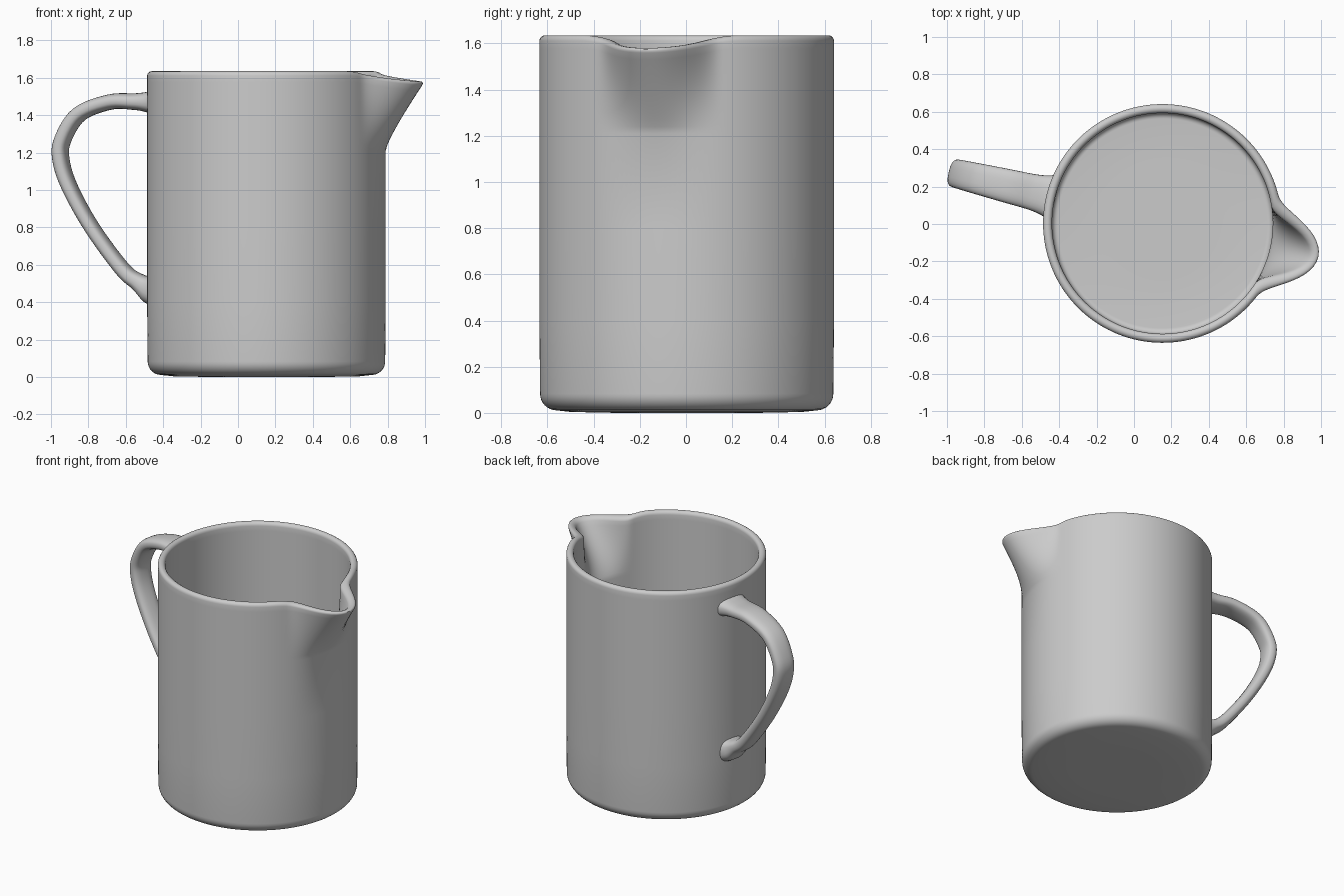
import bpy, bmesh
from math import sin, cos, pi, radians, copysign
from mathutils import Vector

cube = bpy.data.objects.get("Cube")
if cube:
    bpy.data.objects.remove(cube, do_unlink=True)

CENTRE = Vector((0.152, 0.003, 0))
OUTER, INNER, TOP = 0.638, 0.59, 1.635
SPOUT_ANGLE, HANDLE_ANGLE = radians(-12), radians(166.4)
SPOUT_START = 1.21


def finish(name, bm):
    """Turn a bmesh into a smooth-shaded object."""
    bmesh.ops.recalc_face_normals(bm, faces=bm.faces)
    mesh = bpy.data.meshes.new(name)
    bm.to_mesh(mesh)
    bm.free()
    ob = bpy.data.objects.new(name, mesh)
    bpy.context.collection.objects.link(ob)
    bpy.ops.object.select_all(action='DESELECT')
    ob.select_set(True)
    bpy.context.view_layer.objects.active = ob
    bpy.ops.object.shade_smooth_by_angle(angle=radians(40))
    return ob


def loft(name, rings):
    """Skin closed rings of points and cap both ends."""
    bm = bmesh.new()
    loops = [[bm.verts.new(p) for p in ring] for ring in rings]
    for a, b in zip(loops, loops[1:]):
        n = len(a)
        for i in range(n):
            j = (i + 1) % n
            bm.faces.new((a[i], a[j], b[j], b[i]))
    bm.faces.new(loops[0])
    bm.faces.new(loops[-1])
    return finish(name, bm)


def arc(r, z, radius, start, end, steps=6):
    angles = [radians(start + (end - start) * i / steps) for i in range(steps + 1)]
    return [(r + radius * cos(a), z + radius * sin(a)) for a in angles]


def bump(angle, width):
    """Cosine hump, one at the centre and zero beyond the width in degrees."""
    d = min(abs(angle) / radians(width), 1)
    return 0.5 + 0.5 * cos(pi * d)


def body_point(r, z, angle):
    """Revolved point, pulled out and down near the spout."""
    t = max(0, (z - SPOUT_START) / (TOP - SPOUT_START))
    wall = (r - INNER) / (OUTER - INNER)
    r += 0.225 * t ** 1.12 * bump(angle, 21 + 5 * wall)
    z -= 0.055 * t * bump(angle, 34)
    a = angle + SPOUT_ANGLE
    return CENTRE + Vector((r * cos(a), r * sin(a), z))


# Body: base, outer wall, rounded rim, inner wall and floor
wall_half = (OUTER - INNER) / 2
rim_z = TOP - wall_half
levels = [SPOUT_START + (rim_z - SPOUT_START) * i / 12 for i in range(12)]
profile = [(0.3, 0), (0.5, 0.004)]
profile += arc(OUTER - 0.075, 0.083, 0.072, -88, 0, 8)
profile += [(OUTER, 0.4), (OUTER, 0.8)] + [(OUTER, z) for z in levels]
profile += arc(INNER + wall_half, rim_z, wall_half, 0, 180, 8)
profile += [(INNER, z) for z in reversed(levels)] + [(INNER, 0.8), (INNER, 0.4)]
profile += arc(INNER - 0.03, 0.09, 0.03, 0, -90) + [(0.3, 0.06)]

SEGMENTS = 192
turns = [2 * pi * i / SEGMENTS - pi for i in range(SEGMENTS)]
loft("pitcher_body", [[body_point(r, z, a) for a in turns] for r, z in profile])

# Handle: distance from the axis, height, half width, half thickness
stations = [Vector(s) for s in (
    (0.605, 1.47, 0.125, 0.075), (0.645, 1.47, 0.108, 0.057),
    (0.72, 1.472, 0.096, 0.045), (0.86, 1.47, 0.09, 0.041),
    (1.03, 1.405, 0.082, 0.041), (1.12, 1.27, 0.077, 0.041),
    (1.13, 1.16, 0.075, 0.041), (1.08, 1.01, 0.073, 0.039),
    (0.957, 0.795, 0.071, 0.038), (0.79, 0.575, 0.07, 0.04),
    (0.70, 0.505, 0.076, 0.048), (0.645, 0.474, 0.092, 0.075),
    (0.605, 0.465, 0.108, 0.095))]


def spline(points, steps=6):
    """Catmull-Rom curve through the points."""
    ends = [points[0] * 2 - points[1]] + points + [points[-1] * 2 - points[-2]]
    out = []
    for a, b, c, d in zip(ends, ends[1:], ends[2:], ends[3:]):
        for i in range(steps):
            t = i / steps
            out.append(b + (c - a) * (t / 2) + (a * 2 - b * 5 + c * 4 - d) * (t * t / 2)
                       + (b * 3 - a - c * 3 + d) * (t ** 3 / 2))
    return out + [points[-1]]


outward = Vector((cos(HANDLE_ANGLE), sin(HANDLE_ANGLE), 0))
sideways = Vector((-outward.y, outward.x, 0))
up = Vector((0, 0, 1))


def rounded(v):
    return copysign(abs(v) ** 0.75, v)


path = spline(stations)
rings = []
for i, p in enumerate(path):
    step = path[min(i + 1, len(path) - 1)] - path[max(i - 1, 0)]
    tangent = (outward * step[0] + up * step[1]).normalized()
    normal = sideways.cross(tangent)
    middle = CENTRE + outward * p[0] + up * p[1]
    rings.append([middle + sideways * (p[2] * rounded(cos(a)))
                  + normal * (p[3] * rounded(sin(a)))
                  for a in (2 * pi * k / 28 for k in range(28))])
loft("handle", rings)
